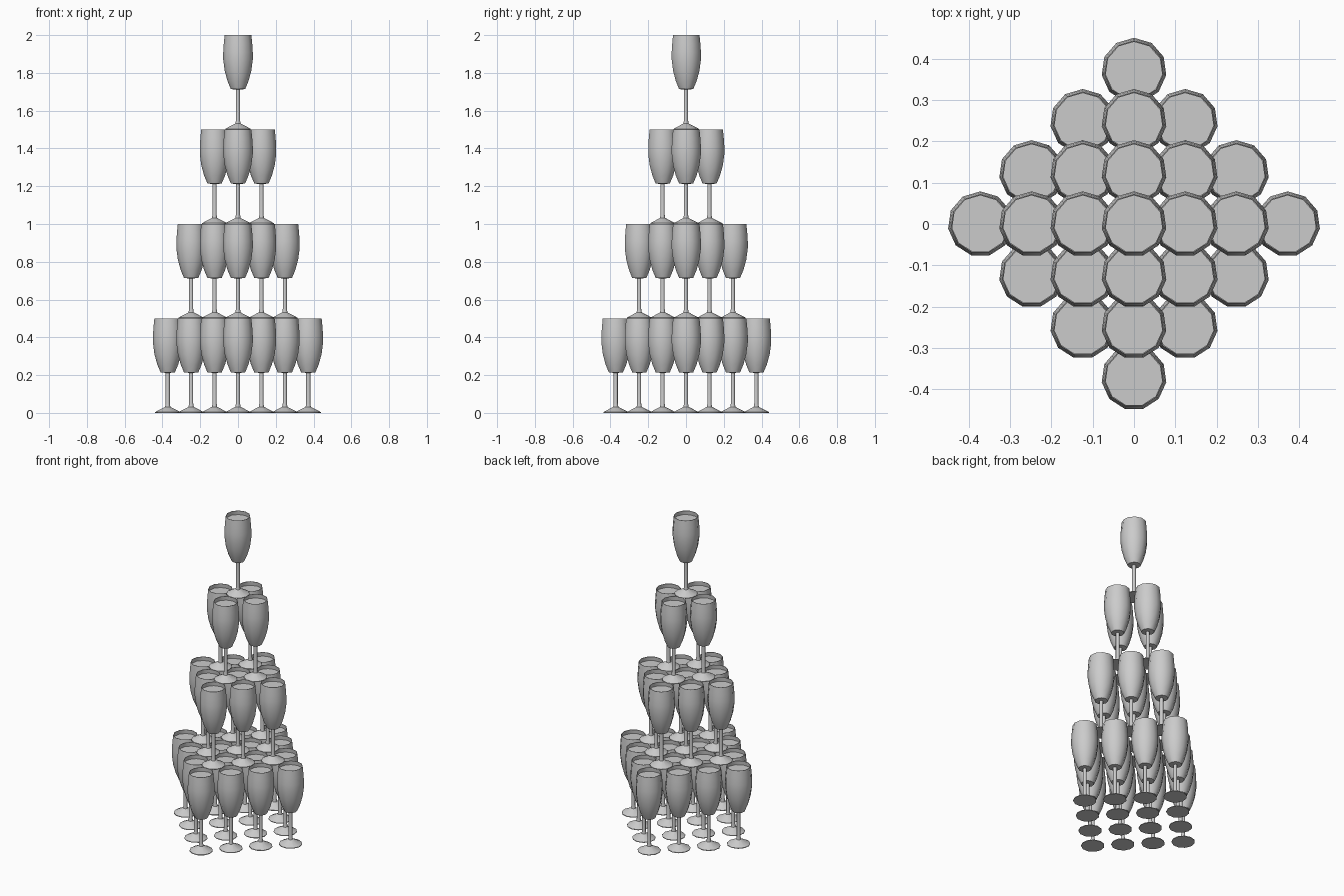
import bpy, bmesh, math

if "Cube" in bpy.data.objects:
    bpy.data.objects.remove(bpy.data.objects["Cube"])

SIDES = 11
STEP = 0.124      # half diagonal of the grid spacing
LEVEL = 0.5       # height of one glass


def lathe(name, profile):
    """Spin (radius, z) points round z; a radius of 0 closes to a point."""
    bm = bmesh.new()
    rings = []
    for r, z in profile:
        if r == 0:
            rings.append([bm.verts.new((0, 0, z))] * SIDES)
        else:
            angles = [math.pi / 2 + 2 * math.pi * k / SIDES for k in range(SIDES)]
            rings.append([bm.verts.new((r * math.cos(a), r * math.sin(a), z)) for a in angles])
    for lo, hi in zip(rings, rings[1:]):
        for k in range(SIDES):
            n = (k + 1) % SIDES
            corners = list(dict.fromkeys([lo[k], lo[n], hi[n], hi[k]]))
            bm.faces.new(corners)
    mesh = bpy.data.meshes.new(name)
    bm.to_mesh(mesh)
    bm.free()
    mesh.shade_smooth()
    mesh.set_sharp_from_angle(angle=math.radians(35))
    return mesh


# foot, stem and thin-walled bowl
glass = lathe("glass", [
    (0, 0), (0.068, 0), (0.068, 0.004), (0.014, 0.032), (0.011, 0.05),
    (0.011, 0.212), (0.038, 0.214), (0.056, 0.256), (0.071, 0.31),
    (0.079, 0.37), (0.079, 0.41), (0.076, 0.455), (0.0715, 0.5),
    (0.069, 0.5), (0.0715, 0.474)])

# drink surface just below the rim
drink = lathe("drink", [(0.0715, 0.474), (0, 0.474)])

# square layers of 4, 3, 2 and 1 glasses, turned by 45 degrees
for level in range(4):
    n = 4 - level
    for i in range(n):
        for j in range(n):
            pos = ((i - j) * STEP, (i + j - n + 1) * STEP, level * LEVEL)
            for part in (glass, drink):
                ob = bpy.data.objects.new(f"{part.name}_{level}_{i}_{j}", part)
                ob.location = pos
                bpy.context.collection.objects.link(ob)
